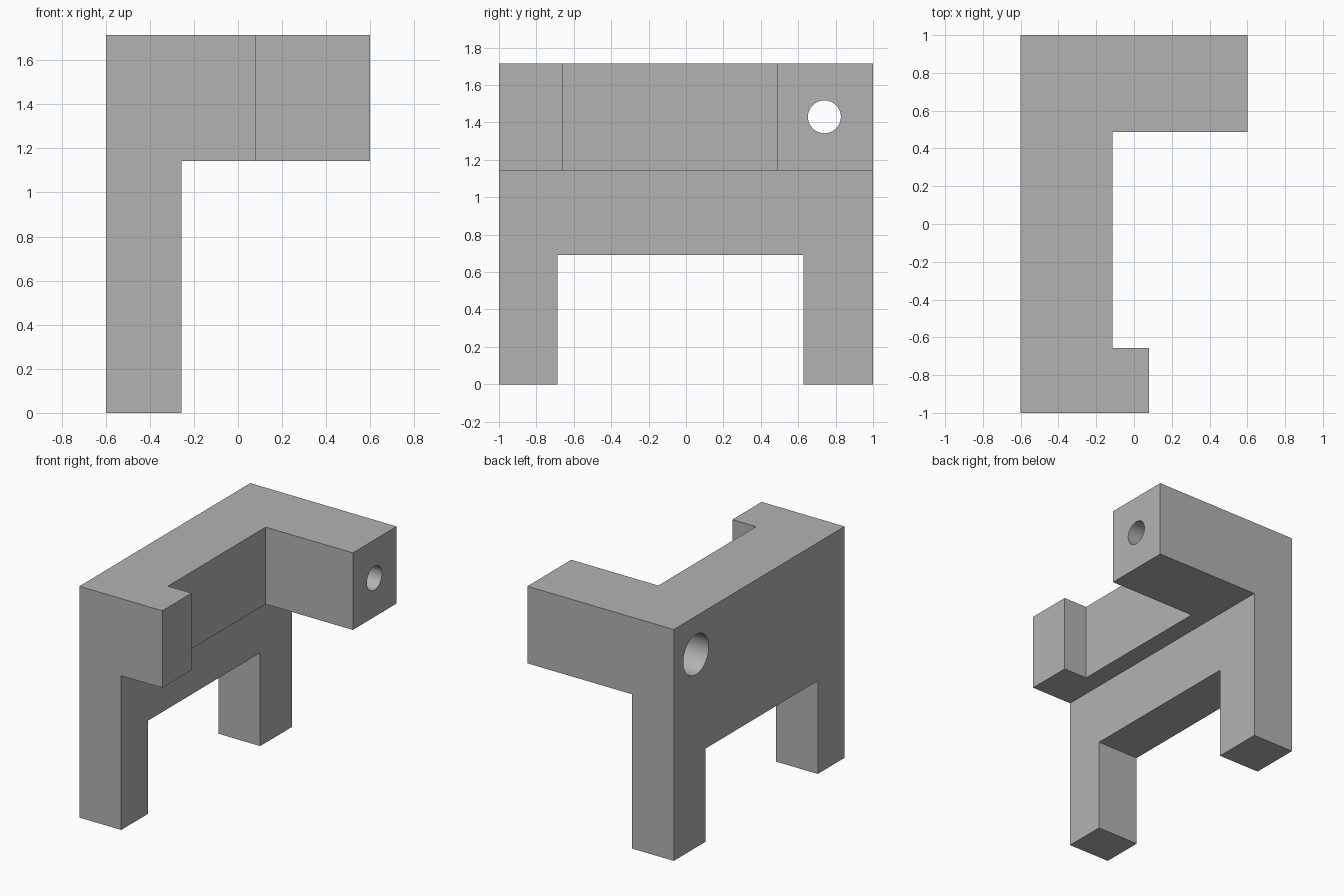
import bpy
import math

if "Cube" in bpy.data.objects:
    bpy.data.objects.remove(bpy.data.objects["Cube"])

grey = bpy.data.materials.new("grey")
grey.diffuse_color = (0.45, 0.45, 0.45, 1)
grey.use_nodes = True
grey.node_tree.nodes["Principled BSDF"].inputs["Base Color"].default_value = grey.diffuse_color


def box(name, x, y, z):
    """Box from (min, max) ranges on each axis."""
    bpy.ops.mesh.primitive_cube_add(size=1)
    ob = bpy.context.object
    ob.name = name
    ob.location = [(a + b) / 2 for a, b in (x, y, z)]
    ob.scale = [b - a for a, b in (x, y, z)]
    bpy.ops.object.transform_apply(location=True, rotation=False, scale=True)
    return ob


def bore(name, radius, x0, x1):
    """Cylinder along x through the long arm."""
    bpy.ops.mesh.primitive_cylinder_add(
        vertices=64, radius=radius, depth=x1 - x0,
        location=((x0 + x1) / 2, 0.74, 1.43), rotation=(0, math.pi / 2, 0))
    ob = bpy.context.object
    ob.name = name
    return ob


# Solid block that the bracket is cut from
bracket = box("bracket", (-0.6, 0.6), (-1, 1), (0, 1.714))
bracket.data.materials.append(grey)

cutters = [
    # Space under the arms, in front of the leg wall
    box("under_arm_cutter", (-0.257, 1), (-1.5, 1.5), (-0.5, 1.143)),
    # Gap between the two legs
    box("leg_gap_cutter", (-1, 1), (-0.686, 0.627), (-0.5, 0.69)),
    # Recess between the arms
    box("recess_cutter", (-0.114, 1), (-0.657, 0.487), (0.9, 2)),
    # Shortens the front arm
    box("short_arm_cutter", (0.08, 1), (-1.5, 0.2), (0.8, 2.1)),
    # Screw hole with a wide counterbore at the back of the wall
    bore("screw_hole_cutter", 0.088, -0.9, 0.9),
    bore("counterbore_cutter", 0.149, -0.8, -0.1),
]

for cutter in cutters:
    cutter.hide_render = True
    mod = bracket.modifiers.new(cutter.name, 'BOOLEAN')
    mod.operation = 'DIFFERENCE'
    mod.solver = 'EXACT'
    mod.object = cutter
    bpy.context.view_layer.objects.active = bracket
    bpy.ops.object.modifier_apply(modifier=mod.name)
    bpy.data.objects.remove(cutter, do_unlink=True)

# Smooth hole walls, sharp edges elsewhere
bpy.ops.object.select_all(action='DESELECT')
bracket.select_set(True)
bpy.context.view_layer.objects.active = bracket
bpy.ops.object.shade_smooth_by_angle(angle=math.radians(30))
